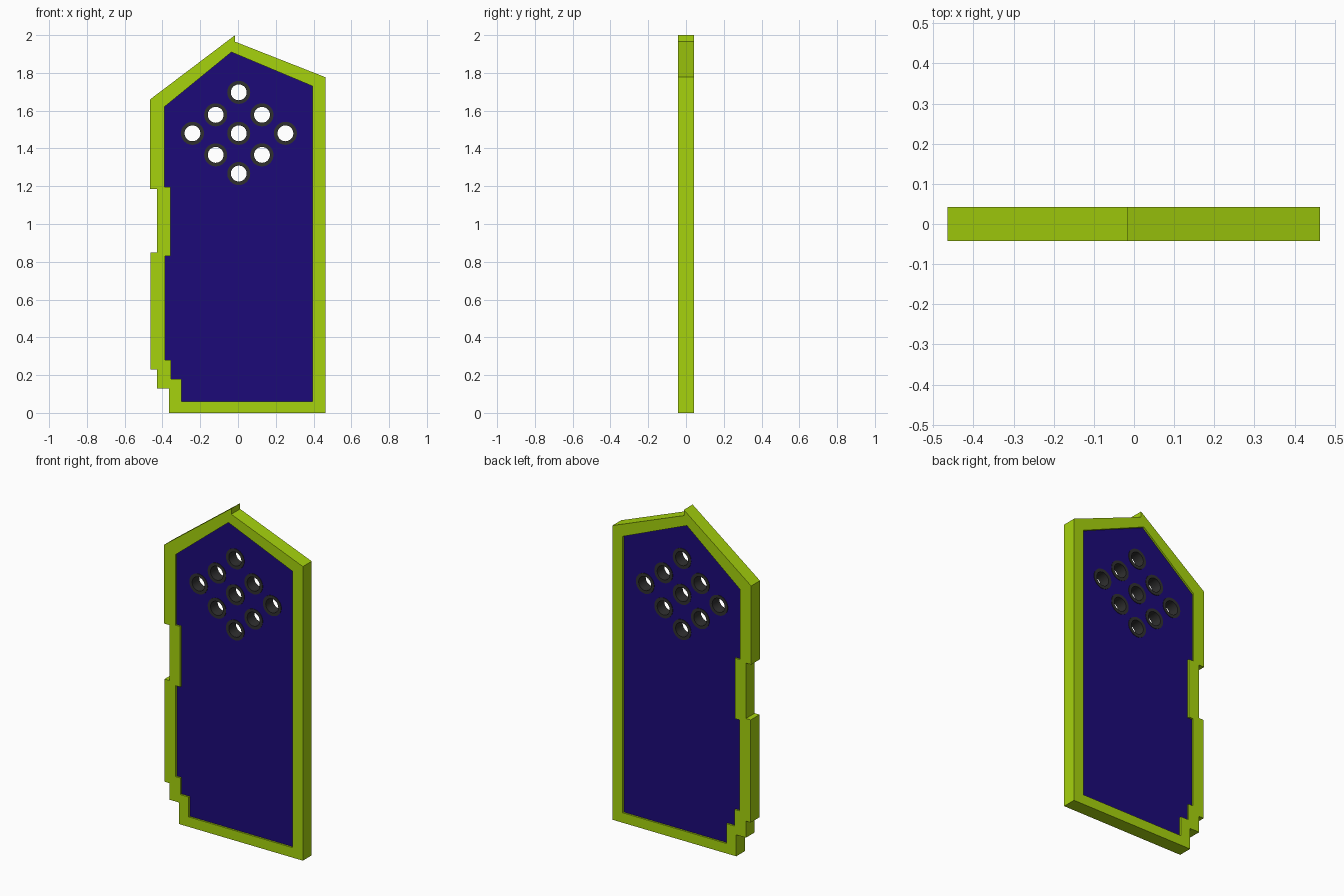
import bpy
from math import sin, cos, tau, pi, radians

if "Cube" in bpy.data.objects:
    bpy.data.objects.remove(bpy.data.objects["Cube"])


def material(name, rgb):
    m = bpy.data.materials.new(name)
    m.diffuse_color = (*rgb, 1)
    m.use_nodes = True
    m.node_tree.nodes["Principled BSDF"].inputs["Base Color"].default_value = m.diffuse_color
    return m


def circle(cx, cz, r, n=32):
    return [(cx + r * cos(tau * i / n), cz + r * sin(tau * i / n)) for i in range(n)]


def plate(name, loops, half_depth, mat, smooth=False):
    """Extruded front profile; inner loops become holes."""
    cu = bpy.data.curves.new(name, 'CURVE')
    cu.dimensions, cu.fill_mode = '2D', 'BOTH'
    cu.extrude = half_depth
    for loop in loops:
        s = cu.splines.new('POLY')
        s.points.add(len(loop) - 1)
        for p, (x, z) in zip(s.points, loop):
            p.co = (x, z, 0, 1)
        s.use_cyclic_u = True
    ob = bpy.data.objects.new(name, cu)
    bpy.context.collection.objects.link(ob)
    ob.rotation_euler.x = pi / 2
    bpy.ops.object.select_all(action='DESELECT')
    ob.select_set(True)
    bpy.context.view_layer.objects.active = ob
    bpy.ops.object.convert(target='MESH')
    ob = bpy.context.object
    ob.data.materials.clear()
    ob.data.materials.append(mat)
    bpy.ops.object.transform_apply(location=False, rotation=True, scale=False)
    if smooth:
        bpy.ops.object.shade_smooth_by_angle(angle=radians(40))
    else:
        bpy.ops.object.shade_flat()
    return ob


green = material("lime", (0.38, 0.65, 0.004))
blue = material("navy", (0.012, 0.003, 0.19))
dark = material("charcoal", (0.03, 0.03, 0.03))

# Outlines of the stepped frame
outer = [(-.465, 1.66), (-.015, 2), (-.015, 1.965), (.463, 1.777), (.463, 0),
         (-.365, 0), (-.365, .13), (-.43, .13), (-.43, .23), (-.462, .23),
         (-.462, .85), (-.43, .85), (-.43, 1.185), (-.465, 1.185)]
inner = [(-.39, 1.62), (-.035, 1.91), (.394, 1.73), (.394, .06),
         (-.3, .06), (-.3, .18), (-.355, .18), (-.355, .28), (-.387, .28),
         (-.387, .83), (-.357, .83), (-.357, 1.195), (-.39, 1.195)]
plate("frame", [outer, inner], 0.042, green)

# Panel with a diamond of nine holes
centres = [(.004, 1.697), (-.118, 1.578), (.127, 1.578), (-.241, 1.48), (.004, 1.48),
           (.251, 1.48), (-.118, 1.366), (.127, 1.366), (.004, 1.267)]
panel_holes = [circle(x, z, .058) for x, z in centres]
plate("panel", [inner] + panel_holes, 0.031, blue)

# Eyelet lining each hole
for i, (x, z) in enumerate(centres):
    plate(f"eyelet_{i + 1}", [circle(x, z, .061), circle(x, z, .042)], 0.034, dark, True)
